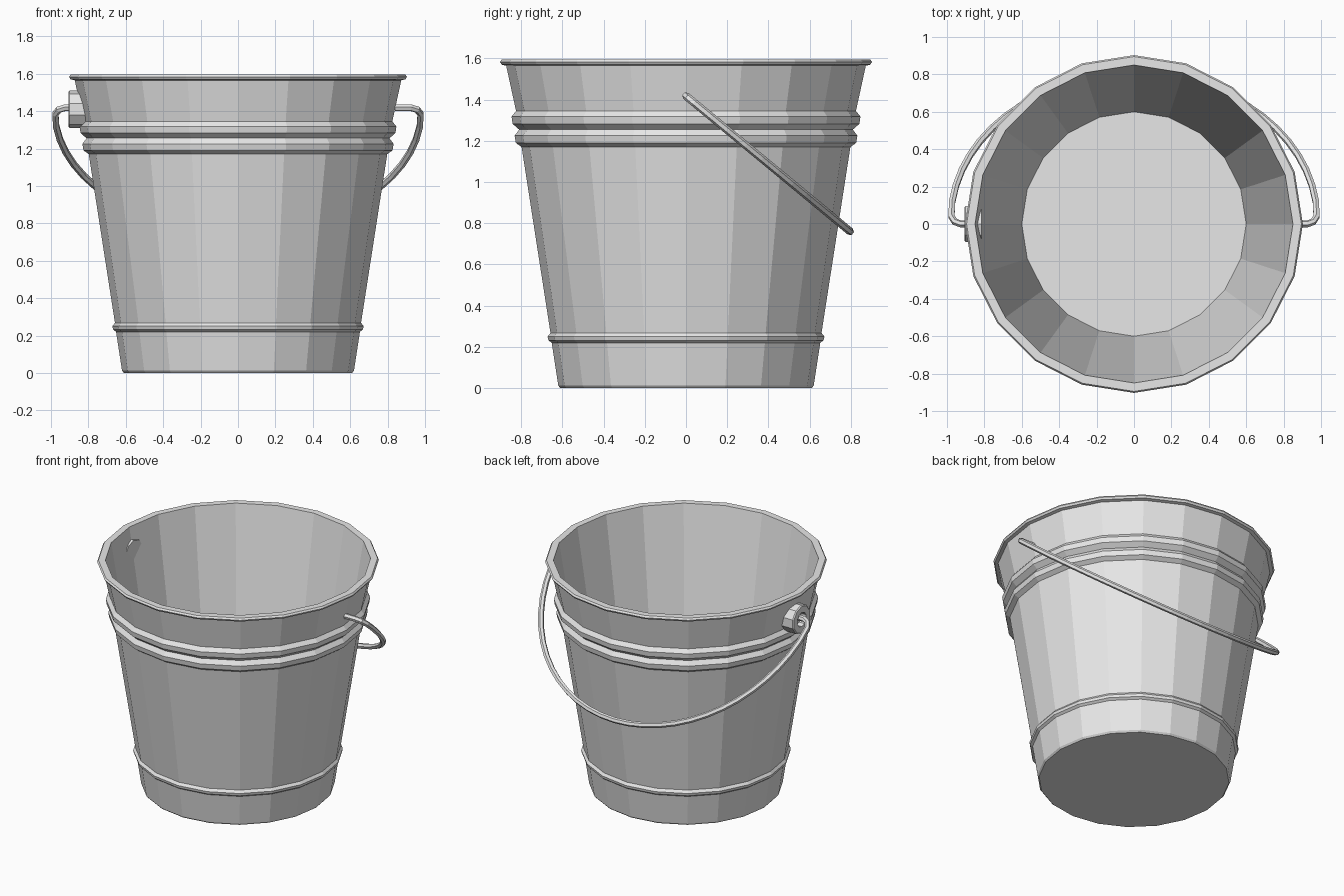
import bpy, bmesh, math
from mathutils import Vector

if "Cube" in bpy.data.objects:
    bpy.data.objects.remove(bpy.data.objects["Cube"])

steel = bpy.data.materials.new("light grey steel")
steel.diffuse_color = (0.8, 0.8, 0.8, 1)
steel.use_nodes = True
steel.node_tree.nodes["Principled BSDF"].inputs["Base Color"].default_value = steel.diffuse_color


def finish(bm, name):
    bmesh.ops.recalc_face_normals(bm, faces=bm.faces)
    mesh = bpy.data.meshes.new(name)
    bm.to_mesh(mesh)
    bm.free()
    mesh.materials.append(steel)
    obj = bpy.data.objects.new(name, mesh)
    bpy.context.collection.objects.link(obj)
    return obj


def lathe(name, profile, sides):
    """Spin (radius, height) points around z; radius 0 closes the ends."""
    bm = bmesh.new()
    verts = [bm.verts.new((r, 0, z)) for r, z in profile]
    edges = [bm.edges.new(pair) for pair in zip(verts, verts[1:])]
    bmesh.ops.spin(bm, geom=verts + edges, cent=(0, 0, 0), axis=(0, 0, 1),
                   angle=math.tau, steps=sides, use_merge=True)
    bmesh.ops.remove_doubles(bm, verts=bm.verts, dist=0.0005)
    return finish(bm, name)


def tube(name, path, radius, sides):
    """Sweep a round section along a path, with closed ends."""
    bm = bmesh.new()
    rings = []
    normal = Vector((0, 0.67, 0.8)).normalized()
    for i, p in enumerate(path):
        tangent = (path[min(i + 1, len(path) - 1)] - path[max(i - 1, 0)]).normalized()
        u = (normal - tangent * normal.dot(tangent)).normalized()
        v = tangent.cross(u)
        rings.append([bm.verts.new(p + radius * (u * math.cos(a) + v * math.sin(a)))
                      for a in (math.tau * k / sides for k in range(sides))])
    for a, b in zip(rings, rings[1:]):
        for k in range(sides):
            j = (k + 1) % sides
            bm.faces.new((a[k], a[j], b[j], b[k]))
    bm.faces.new(rings[0])
    bm.faces.new(rings[-1])
    return finish(bm, name)


# Bucket: outer wall with raised hoops, rolled rim, inner wall and floor
lathe("bucket", [
    (0, 0), (0.61, 0), (0.62, 0.012),
    (0.652, 0.22), (0.668, 0.232), (0.672, 0.25), (0.658, 0.268),
    (0.798, 1.17), (0.826, 1.19), (0.832, 1.225), (0.81, 1.255),
    (0.842, 1.283), (0.847, 1.318), (0.825, 1.345),
    (0.873, 1.565), (0.895, 1.57), (0.903, 1.583), (0.895, 1.595),
    (0.85, 1.595), (0.6, 0.02), (0, 0.02)], 20)

# Handle lug: short drum on the left with a recessed eye
lug = lathe("handle_lug", [
    (0, 0), (0.1, 0), (0.1, 0.085), (0.093, 0.092),
    (0.05, 0.092), (0.05, 0.05), (0, 0.05)], 10)
lug.rotation_euler = (0, -math.pi / 2, 0)
lug.location = (-0.815, 0, 1.41)

# Handle: half circle lying back and down, with hooked ends into the wall
along = Vector((0, 0.775, -0.64))
start = Vector((0, 0.022, 1.4))
arc = [start + Vector((0.98 * math.cos(t), 0, 0)) + along * math.sin(t)
       for t in (math.pi * (0.04 + 0.92 * i / 26) for i in range(27))]


def hook(s):
    return [Vector((s * x, y, z)) for x, y, z in
            ((0.84, 0.0, 1.418), (0.925, 0.0, 1.418), (0.958, 0.012, 1.408),
             (0.976, 0.04, 1.385))]


tube("handle", hook(1) + arc + hook(-1)[::-1], 0.019, 6)
